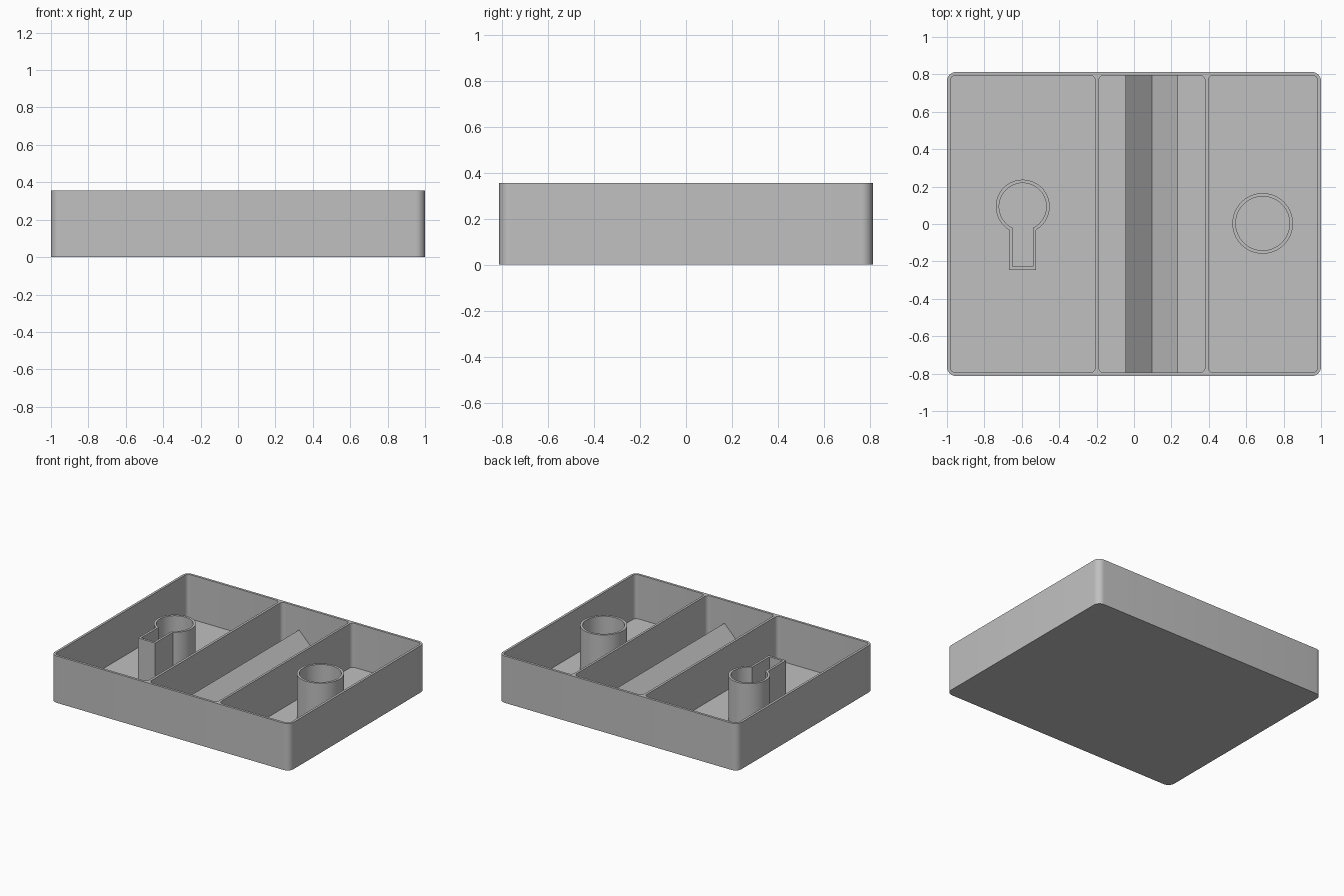
import bpy, bmesh, math

cube = bpy.data.objects.get("Cube")
if cube:
    bpy.data.objects.remove(cube, do_unlink=True)

HEIGHT, FLOOR = 0.355, 0.02
POST_TOP = 0.35
HALF_X, HALF_Y, WALL = 1.0, 0.813, 0.018

grey = bpy.data.materials.new("plain grey")
grey.use_nodes = True
colour = (0.53, 0.53, 0.53, 1)
grey.diffuse_color = colour
grey.node_tree.nodes["Principled BSDF"].inputs["Base Color"].default_value = colour


def arc(cx, cy, r, start, end, steps):
    angles = [math.radians(start + (end - start) * i / steps) for i in range(steps + 1)]
    return [(cx + r * math.cos(a), cy + r * math.sin(a)) for a in angles]


def rounded_rect(x0, x1, y0, y1, r):
    corners = [(x1 - r, y1 - r), (x0 + r, y1 - r), (x0 + r, y0 + r), (x1 - r, y0 + r)]
    points = []
    for i, (cx, cy) in enumerate(corners):
        points += arc(cx, cy, r, 90 * i, 90 * i + 90, 8)
    return points


def keyhole(cx, cy, r, half_slot, bottom):
    gap = math.degrees(math.asin(half_slot / r))
    head = arc(cx, cy, r, -90 + gap, 270 - gap, 56)
    return head + [(cx - half_slot, bottom), (cx + half_slot, bottom)]


def finish(name, bm):
    bmesh.ops.recalc_face_normals(bm, faces=bm.faces)
    mesh = bpy.data.meshes.new(name)
    bm.to_mesh(mesh)
    bm.free()
    mesh.materials.append(grey)
    obj = bpy.data.objects.new(name, mesh)
    bpy.context.collection.objects.link(obj)
    return obj


def smooth(obj):
    bpy.ops.object.select_all(action='DESELECT')
    obj.select_set(True)
    bpy.context.view_layer.objects.active = obj
    bpy.ops.object.shade_smooth_by_angle(angle=math.radians(30))


def add_prism(bm, outline, z0, z1):
    low, high = ([bm.verts.new((x, y, z)) for x, y in outline] for z in (z0, z1))
    bm.faces.new(low)
    bm.faces.new(high)
    for i in range(len(low)):
        bm.faces.new((low[i - 1], low[i], high[i], high[i - 1]))


def tube(name, outer, inner, z0, z1):
    # four matching loops joined into a closed hollow section
    bm = bmesh.new()
    loops = [[bm.verts.new((x, y, z)) for x, y in outline]
             for outline, z in ((outer, z0), (outer, z1), (inner, z1), (inner, z0))]
    for k in range(4):
        a, b = loops[k - 1], loops[k]
        for i in range(len(a)):
            bm.faces.new((a[i - 1], a[i], b[i], b[i - 1]))
    smooth(finish(name, bm))


# Tray body with three pockets cut into it
bm = bmesh.new()
add_prism(bm, rounded_rect(-HALF_X, HALF_X, -HALF_Y, HALF_Y, 0.05), 0, HEIGHT)
tray = finish("tray", bm)

bm = bmesh.new()
inside = HALF_Y - WALL
for x0, x1 in ((-HALF_X + WALL, -0.207), (-0.189, 0.38), (0.397, HALF_X - WALL)):
    add_prism(bm, rounded_rect(x0, x1, -inside, inside, 0.03), FLOOR, HEIGHT + 0.1)
cutter = finish("pocket_cutter", bm)
cutter.hide_render = True

cut = tray.modifiers.new("pockets", 'BOOLEAN')
cut.operation = 'DIFFERENCE'
cut.solver = 'EXACT'
cut.object = cutter
bpy.ops.object.select_all(action='DESELECT')
tray.select_set(True)
bpy.context.view_layer.objects.active = tray
bpy.ops.object.modifier_apply(modifier=cut.name)
bpy.data.objects.remove(cutter, do_unlink=True)
smooth(tray)

# Cradle with a V groove along the middle pocket
left, right, peak, valley = -0.045, 0.235, 0.18, 0.04
section = [(left, FLOOR), (right, FLOOR), (right, peak),
           ((left + right) / 2, valley), (left, peak)]
bm = bmesh.new()
front, back = ([bm.verts.new((x, y, z)) for x, z in section] for y in (-inside, inside))
bm.faces.new(front)
bm.faces.new(back)
for i in range(len(section)):
    bm.faces.new((front[i - 1], front[i], back[i], back[i - 1]))
finish("groove_cradle", bm)

# Keyhole-shaped holder and round holder
tube("keyhole_holder", keyhole(-0.595, 0.093, 0.144, 0.072, -0.245),
     keyhole(-0.595, 0.093, 0.126, 0.055, -0.228), FLOOR, POST_TOP)
tube("round_holder", arc(0.688, 0.003, 0.162, 0, 354.375, 63),
     arc(0.688, 0.003, 0.144, 0, 354.375, 63), FLOOR, POST_TOP)
